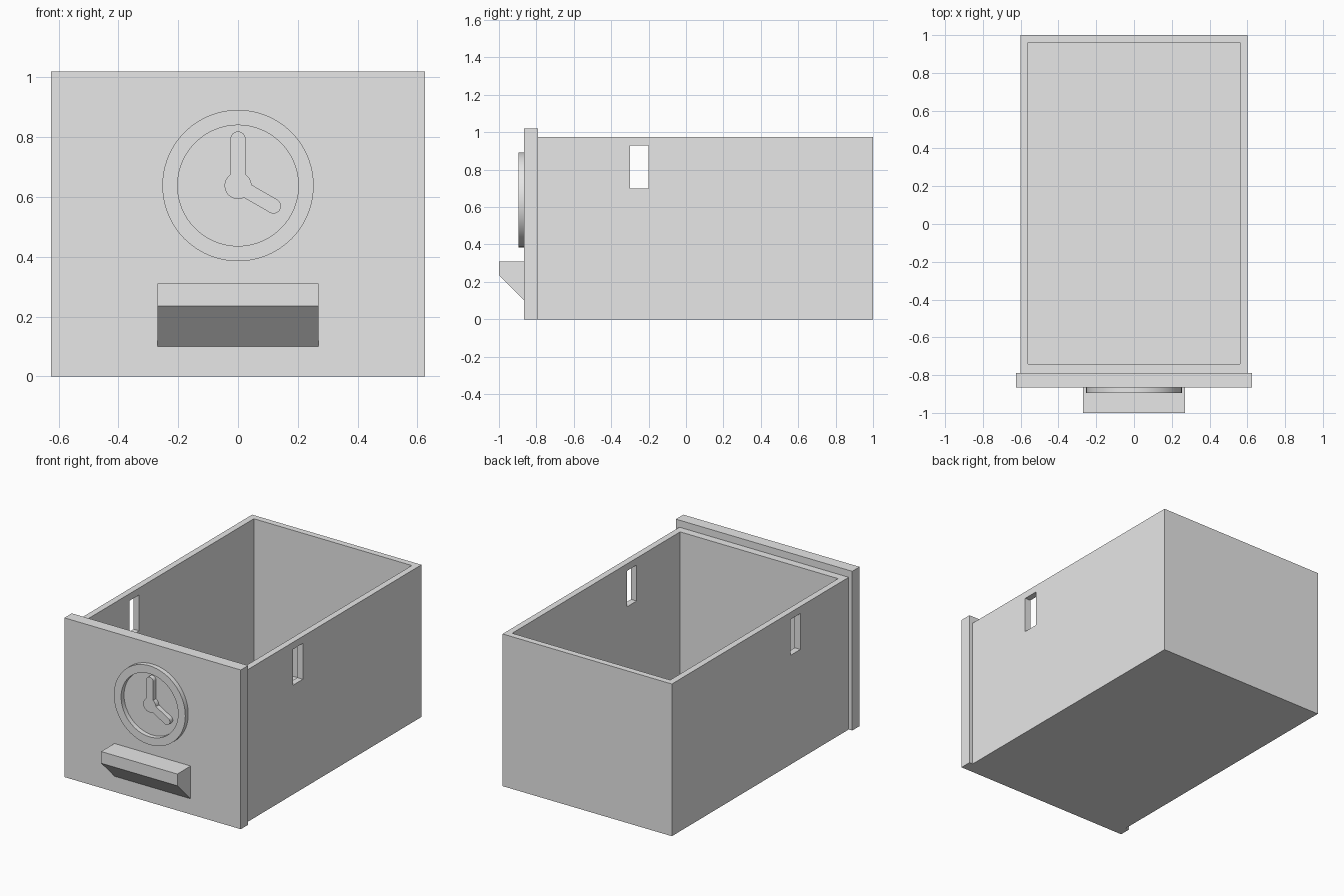
import bpy, bmesh
from math import radians, degrees, asin, cos, sin
from mathutils import Vector

if "Cube" in bpy.data.objects:
    bpy.data.objects.remove(bpy.data.objects["Cube"])

grey = bpy.data.materials.new("light_grey")
grey.use_nodes = True
grey.diffuse_color = (0.8, 0.8, 0.8, 1)
grey.node_tree.nodes["Principled BSDF"].inputs["Base Color"].default_value = (0.8, 0.8, 0.8, 1)


def finish(name, bm):
    bmesh.ops.recalc_face_normals(bm, faces=bm.faces)
    mesh = bpy.data.meshes.new(name)
    bm.to_mesh(mesh)
    bm.free()
    mesh.materials.append(grey)
    obj = bpy.data.objects.new(name, mesh)
    bpy.context.collection.objects.link(obj)
    return obj


def box(name, low, high):
    low, high = Vector(low), Vector(high)
    bm = bmesh.new()
    bmesh.ops.create_cube(bm, size=1)
    for v in bm.verts:
        v.co = (low + high) / 2 + v.co * (high - low)
    return finish(name, bm)


def prism(name, points, offset):
    bm = bmesh.new()
    face = bm.faces.new([bm.verts.new(p) for p in points])
    new = bmesh.ops.extrude_face_region(bm, geom=[face])["geom"]
    moved = [g for g in new if isinstance(g, bmesh.types.BMVert)]
    bmesh.ops.translate(bm, verts=moved, vec=offset)
    return finish(name, bm)


def select_only(obj):
    bpy.ops.object.select_all(action='DESELECT')
    obj.select_set(True)
    bpy.context.view_layer.objects.active = obj


def cut(obj, cutter):
    cutter.hide_render = True
    mod = obj.modifiers.new("cut", 'BOOLEAN')
    mod.operation = 'DIFFERENCE'
    mod.solver = 'EXACT'
    mod.object = cutter
    select_only(obj)
    bpy.ops.object.modifier_apply(modifier=mod.name)
    bpy.data.objects.remove(cutter)


def smooth(obj):
    select_only(obj)
    bpy.ops.object.shade_smooth_by_angle(angle=radians(30))


def arc(centre, radius, start, end, steps):
    angles = [radians(start + (end - start) * i / steps) for i in range(steps + 1)]
    return [(centre[0] + radius * cos(a), centre[1] + radius * sin(a)) for a in angles]


# Open drawer body with a slot through both side walls
body = box("drawer_body", (-0.6, -0.79, 0), (0.6, 1, 0.975))
cut(body, box("cavity_cutter", (-0.56, -0.74, 0.04), (0.56, 0.96, 1.2)))
cut(body, box("slot_cutter", (-0.8, -0.3, 0.7), (0.8, -0.2, 0.93)))

# Front panel, a little wider and taller than the body
FRONT = -0.865
box("front_panel", (-0.625, FRONT, 0), (0.625, -0.79, 1.02))

# Handle with a sloping underside
profile = [(FRONT, 0.31), (-1, 0.31), (-1, 0.235), (FRONT, 0.10)]
prism("handle", [(-0.27, y, z) for y, z in profile], (0.54, 0, 0))

# Clock ring, swept from a rectangular section
CLOCK_Z, RAISE = 0.638, 0.03
section = [(0.202, FRONT), (0.253, FRONT), (0.253, FRONT - RAISE), (0.202, FRONT - RAISE)]
bm = bmesh.new()
loops = [[bm.verts.new((x, y, CLOCK_Z + z)) for x, z in arc((0, 0), r, 0, 360, 96)[:-1]]
         for r, y in section]
for a, b in zip(loops, loops[1:] + loops[:1]):
    for i in range(len(a)):
        j = (i + 1) % len(a)
        bm.faces.new((a[i], a[j], b[j], b[i]))
smooth(finish("clock_ring", bm))

# Clock hands and hub as one raised outline
HUB, HALF = 0.045, 0.025
spread = degrees(asin(HALF / HUB))
hands = [(-30, 0.137), (90, 0.156)]
outline = []
for i, (angle, length) in enumerate(hands):
    tip = (length * cos(radians(angle)), length * sin(radians(angle)))
    outline += arc(tip, HALF, angle - 90, angle + 90, 16)
    following = hands[i + 1][0] if i + 1 < len(hands) else hands[0][0] + 360
    outline += arc((0, 0), HUB, angle + spread, following - spread, 20)
smooth(prism("clock_hands", [(x, FRONT, CLOCK_Z + z) for x, z in outline], (0, -RAISE, 0)))
